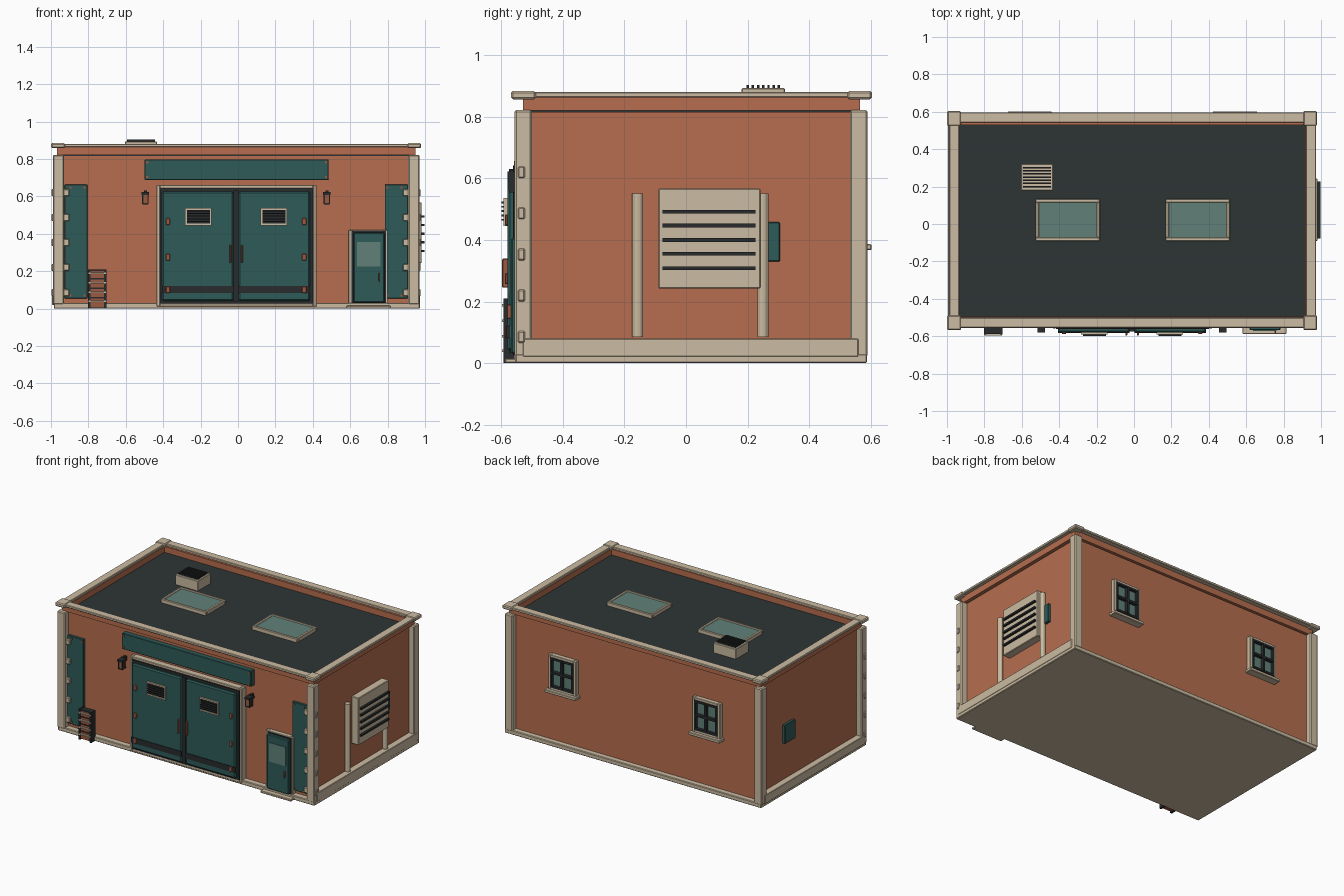
import bpy, bmesh
from mathutils import Matrix, Vector

XC = -0.01   # centre line of the building


def material(name, rgb):
    m = bpy.data.materials.new(name)
    m.diffuse_color = (*rgb, 1)
    return m


BRICK = material("terracotta", (0.47, 0.155, 0.078))
STONE = material("beige stone", (0.60, 0.50, 0.36))
TEAL = material("dark teal", (0.026, 0.103, 0.097))
ROOF = material("roof slate", (0.026, 0.036, 0.035))
DARK = material("charcoal", (0.022, 0.024, 0.025))
GLASS = material("pale glass", (0.12, 0.22, 0.19))
RUST = material("rust brown", (0.33, 0.10, 0.052))


def part(name, mat, boxes, bevel=0.0):
    """One object made of boxes (x0, x1, y0, y1, z0, z1)."""
    bm = bmesh.new()
    for x0, x1, y0, y1, z0, z1 in boxes:
        mid = Vector((x0 + x1, y0 + y1, z0 + z1)) / 2
        size = (abs(x1 - x0), abs(y1 - y0), abs(z1 - z0), 1)
        bmesh.ops.create_cube(bm, size=1, matrix=Matrix.Translation(mid) @ Matrix.Diagonal(size))
    if bevel:
        bmesh.ops.bevel(bm, geom=bm.edges[:], offset=bevel, segments=1, affect='EDGES')
    return finish(name, mat, bm)


def finish(name, mat, bm):
    me = bpy.data.meshes.new(name)
    bm.to_mesh(me)
    bm.free()
    me.materials.append(mat)
    ob = bpy.data.objects.new(name, me)
    bpy.context.collection.objects.link(ob)
    return ob


def ring(x0, x1, y0, y1, z0, z1, t):
    """Four boxes forming a flat rectangular ring."""
    return [(x0, x1, y0, y0 + t, z0, z1), (x0, x1, y1 - t, y1, z0, z1),
            (x0, x0 + t, y0 + t, y1 - t, z0, z1), (x1 - t, x1, y0 + t, y1 - t, z0, z1)]


def frame(x0, x1, y0, y1, z0, z1, t):
    """Four boxes forming an upright frame in the xz plane."""
    return [(x0, x0 + t, y0, y1, z0, z1), (x1 - t, x1, y0, y1, z0, z1),
            (x0 + t, x1 - t, y0, y1, z1 - t, z1), (x0 + t, x1 - t, y0, y1, z0, z0 + t)]


# Shell: slab, walls, parapet, roof
part("base_slab", STONE, [(-0.985, 0.972, -0.555, 0.588, 0, 0.03)], 0.004)
part("walls", BRICK, [(-0.95, 0.93, -0.515, 0.55, 0.02, 0.815)])
part("parapet", BRICK, ring(-0.967, 0.95, -0.53, 0.565, 0.82, 0.865, 0.035))
part("roof_deck", ROOF, [(-0.945, 0.925, -0.51, 0.545, 0.80, 0.825)])
part("coping", STONE, ring(-0.988, 0.973, -0.555, 0.597, 0.863, 0.88, 0.054), 0.003)
part("coping_corners", STONE,
     [(XC + s * 0.915, XC + s * 0.989, a, b, 0.857, 0.884)
      for s in (-1, 1) for a, b in ((-0.568, -0.488), (0.524, 0.604))], 0.006)

# Corner posts, quoin blocks, side plinths
part("corner_posts", STONE,
     [(XC + s * 0.92, XC + s * 0.98, a, b, 0.02, 0.822)
      for s in (-1, 1) for a, b in ((-0.557, -0.50), (0.532, 0.59))], 0.006)
part("post_blocks", STONE,
     [(XC + s * 0.892, XC + s * 0.987, -0.546, -0.523, z - 0.019, z + 0.019)
      for s in (-1, 1) for z in (0.085, 0.22, 0.353, 0.487, 0.62)], 0.004)
part("side_plinths", STONE,
     [(XC + s * 0.93, XC + s * 0.984, -0.53, 0.56, 0.02, 0.08) for s in (-1, 1)], 0.003)

# Skylights and roof vent
for cx in (-0.355, 0.34):
    part("skylight_frame", STONE, ring(cx - 0.172, cx + 0.172, -0.09, 0.133, 0.82, 0.85, 0.018), 0.003)
    part("skylight_glass", GLASS, [(cx - 0.157, cx + 0.157, -0.075, 0.118, 0.82, 0.845)])
part("roof_vent", STONE, [(-0.605, -0.433, 0.18, 0.322, 0.82, 0.893)], 0.003)
part("roof_vent_slats", DARK,
     [(-0.593, -0.445, 0.20 + i * 0.017 - 0.004, 0.20 + i * 0.017 + 0.004, 0.89, 0.903) for i in range(7)])

# Facade panels and sign board
panels = [(XC + s * 0.795, XC + s * 0.918, -0.532, -0.51, 0.055, 0.662) for s in (-1, 1)]
part("facade_panels", TEAL, panels, 0.002)
part("sign_board", TEAL, [(-0.50, 0.485, -0.55, -0.51, 0.688, 0.797)], 0.003)
part("sign_bolts", RUST,
     [(x - 0.006, x + 0.006, -0.554, -0.54, z - 0.006, z + 0.006)
      for x in (-0.485, 0.47) for z in (0.703, 0.782)])
part("panel_bolts", RUST,
     [(XC + s * d - 0.005, XC + s * d + 0.005, -0.536, -0.52, z - 0.005, z + 0.005)
      for s in (-1, 1) for d in (0.81, 0.885) for z in (0.07, 0.647)])

# Double gate
part("gate_surround", STONE, frame(-0.435, 0.42, -0.558, -0.51, 0.01, 0.66, 0.018), 0.003)
part("gate_backing", DARK, [(-0.417, 0.402, -0.562, -0.51, 0.028, 0.642)])
for s in (-1, 1):
    def gx(d):
        return XC + s * d
    part("gate_leaf", TEAL, [(gx(0.014), gx(0.395), -0.58, -0.54, 0.04, 0.625)], 0.008)
    part("gate_kick_strip", DARK, [(gx(0.014), gx(0.395), -0.584, -0.57, 0.082, 0.12)])
    part("gate_hinges", RUST,
         [(gx(0.353), gx(0.376), -0.588, -0.57, z - 0.018, z + 0.018) for z in (0.10, 0.275, 0.465)], 0.003)
    part("gate_handle", RUST, [(gx(0.026), gx(0.036), -0.597, -0.575, 0.245, 0.34)], 0.003)
    c = gx(0.202)
    part("gate_vent_frame", STONE, frame(c - 0.071, c + 0.071, -0.592, -0.57, 0.445, 0.537, 0.009))
    part("gate_vent_back", DARK, [(c - 0.064, c + 0.064, -0.585, -0.57, 0.452, 0.53)])
    part("gate_vent_slats", DARK,
         [(c - 0.062, c + 0.062, -0.60, -0.58, 0.463 + i * 0.014, 0.469 + i * 0.014) for i in range(5)])
part("gate_centre_bar", DARK, [(XC - 0.014, XC + 0.014, -0.575, -0.55, 0.035, 0.63)])

# Wall lamps
for s in (-1, 1):
    c = XC + s * 0.485
    part("lamp_ends", DARK,
         [(c - 0.02, c + 0.02, -0.58, -0.53, 0.608, 0.622), (c - 0.015, c + 0.015, -0.575, -0.535, 0.555, 0.564),
          (c - 0.008, c + 0.008, -0.54, -0.51, 0.60, 0.63)])
    part("lamp_cage", DARK,
         [(c + a - 0.003, c + a + 0.003, -0.577, -0.54, 0.56, 0.61) for a in (-0.014, 0.014)])
    part("lamp_body", RUST, [(c - 0.012, c + 0.012, -0.574, -0.54, 0.562, 0.61)])

# Small entrance door with step
part("door_surround", STONE, frame(0.592, 0.80, -0.545, -0.51, 0.01, 0.42, 0.02), 0.002)
part("door_backing", DARK, [(0.608, 0.79, -0.549, -0.51, 0.025, 0.415)])
part("door_leaf", TEAL, [(0.617, 0.783, -0.568, -0.52, 0.032, 0.407)], 0.005)
part("door_glass", GLASS, [(0.636, 0.762, -0.572, -0.56, 0.225, 0.355)])
part("door_handle", RUST, [(0.752, 0.76, -0.582, -0.56, 0.145, 0.19)], 0.002)
part("door_step", STONE, [(0.58, 0.815, -0.588, -0.50, 0, 0.015)], 0.003)

# Slatted crate stack by the wall
part("crate_core", RUST, [(-0.795, -0.712, -0.585, -0.535, 0.006, 0.20)])
part("crate_rails", DARK,
     [(x - 0.006, x + 0.006, -0.592, -0.545, 0, 0.21) for x in (-0.795, -0.71)]
     + [(-0.795, -0.71, -0.588, -0.545, z, z + 0.008) for z in (0.055, 0.105, 0.155, 0.20)])
part("crate_rungs", STONE,
     [(-0.80, -0.705, -0.597, -0.58, z - 0.004, z + 0.004) for z in (0.04, 0.088, 0.138, 0.188)])

# Right side louvre, pipes; switch boxes on both sides
part("louvre_box", STONE, [(0.92, 0.982, -0.09, 0.242, 0.242, 0.568)], 0.004)
part("louvre_slats", DARK,
     [(0.975, 0.996, -0.077, 0.226, z - 0.006, z + 0.006) for z in (0.308, 0.355, 0.40, 0.447, 0.492)])
for y in (-0.157, 0.25):
    bm = bmesh.new()
    bmesh.ops.create_cone(bm, cap_ends=True, segments=12, radius1=0.018, radius2=0.018, depth=0.465,
                          matrix=Matrix.Translation((0.947, y, 0.318)))
    finish("side_pipe", STONE, bm)
part("switch_boxes", TEAL,
     [(XC + s * 0.92, XC + s * 0.958, 0.19, 0.305, 0.33, 0.458) for s in (-1, 1)], 0.003)

# Rear windows
for c in (-0.557, 0.54):
    part("window_frame", STONE, frame(c - 0.105, c + 0.105, 0.54, 0.58, 0.385, 0.625, 0.018), 0.002)
    part("window_glass", GLASS, [(c - 0.09, c + 0.09, 0.54, 0.565, 0.40, 0.61)])
    part("window_bars", DARK,
         frame(c - 0.088, c + 0.088, 0.55, 0.585, 0.402, 0.608, 0.014)
         + [(c - 0.007, c + 0.007, 0.55, 0.59, 0.41, 0.60), (c - 0.08, c + 0.08, 0.55, 0.588, 0.50, 0.514)])
    part("window_sill", STONE, [(c - 0.118, c + 0.118, 0.54, 0.602, 0.367, 0.387)], 0.003)
